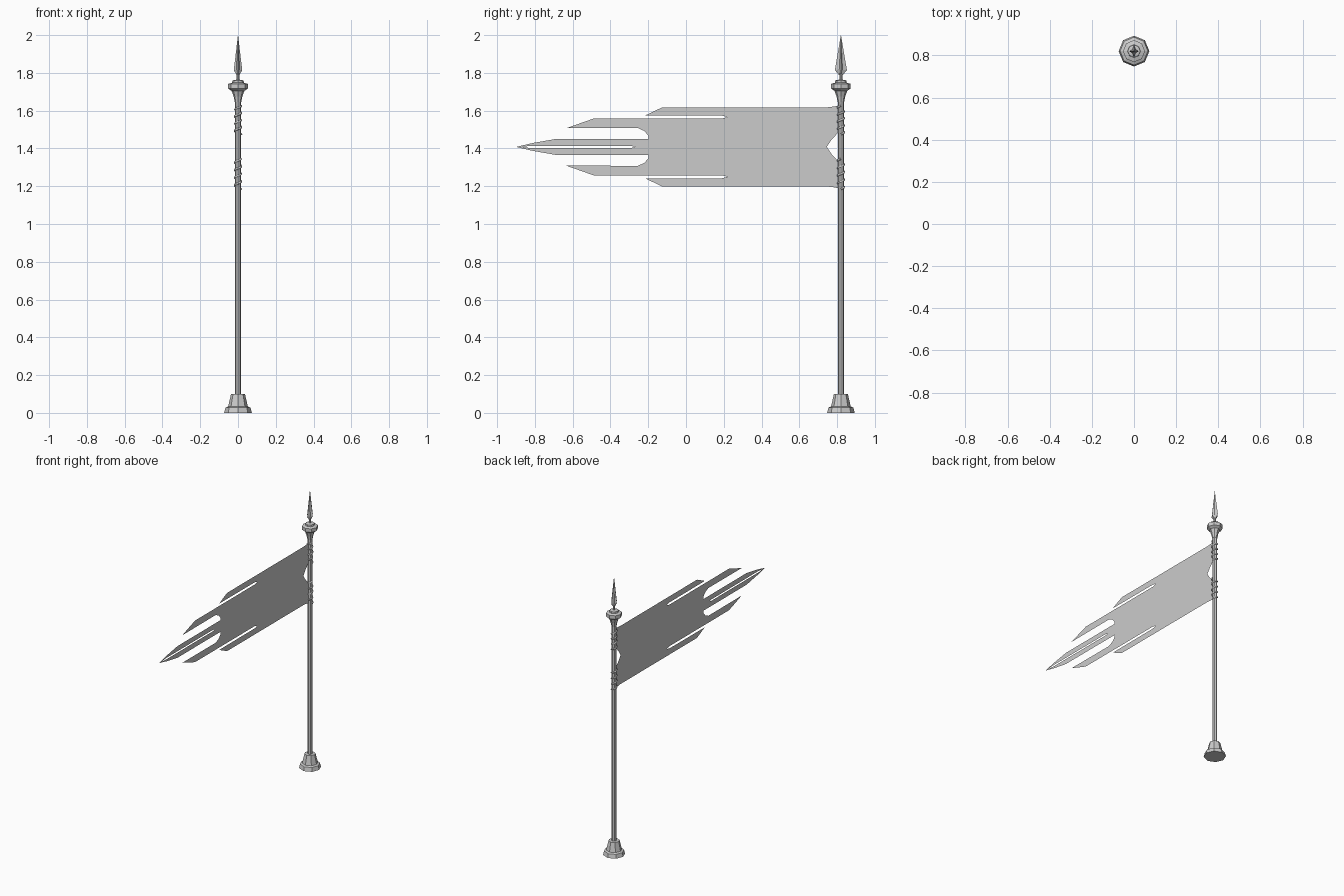
import bpy, bmesh
from math import sin, cos, pi

cube = bpy.data.objects.get("Cube")
if cube:
    bpy.data.objects.remove(cube)

grey = bpy.data.materials.new("plain_grey")
grey.use_nodes = True
grey.diffuse_color = (0.6, 0.6, 0.6, 1)
grey.node_tree.nodes["Principled BSDF"].inputs["Base Color"].default_value = (0.6, 0.6, 0.6, 1)

POLE_Y = 0.82
FLAG_Z = 1.408


def add_object(name, data, location):
    obj = bpy.data.objects.new(name, data)
    obj.location = location
    data.materials.append(grey)
    bpy.context.collection.objects.link(obj)
    return obj


def mesh_object(name, bm, location):
    mesh = bpy.data.meshes.new(name)
    bm.to_mesh(mesh)
    bm.free()
    return add_object(name, mesh, location)


def loft(name, profile, outline):
    """Skin rings of the unit outline, scaled by each (radius, height)."""
    bm = bmesh.new()
    rings = [[bm.verts.new((x * r, y * r, z)) for x, y in outline] for r, z in profile]
    n = len(outline)
    for low, high in zip(rings, rings[1:]):
        for i in range(n):
            j = (i + 1) % n
            bm.faces.new((low[i], low[j], high[j], high[i]))
    bm.faces.new(rings[0][::-1])
    bm.faces.new(rings[-1])
    bmesh.ops.recalc_face_normals(bm, faces=bm.faces)
    return mesh_object(name, bm, (0, POLE_Y, 0))


octagon = [(cos(i * pi / 4), sin(i * pi / 4)) for i in range(8)]

# Turned parts of the staff
loft("base", [(0.073, 0), (0.066, 0.028), (0.052, 0.034), (0.037, 0.1)], octagon)
loft("pole", [(0.016, 0.09), (0.016, 1.68)], octagon)
loft("finial_collar", [(0.017, 1.645), (0.023, 1.675), (0.034, 1.705), (0.052, 1.717),
                       (0.052, 1.742), (0.031, 1.748), (0.03, 1.76), (0.01, 1.764)], octagon)
loft("finial_neck", [(0.008, 1.755), (0.008, 1.8)], octagon)

# Four-ridged spear point, broader along the flag
star = [(0.7, 0), (0.28, 0.28), (0, 1), (-0.28, 0.28),
        (-0.7, 0), (-0.28, -0.28), (0, -1), (0.28, -0.28)]
loft("spear_point", [(0.01, 1.788), (0.032, 1.815), (0.024, 1.86), (0.0005, 2.0)], star)


# Cords wound around the pole
def cord(name, bottom, top, turns=4, steps=10):
    curve = bpy.data.curves.new(name, "CURVE")
    curve.dimensions = "3D"
    curve.bevel_depth = 0.006
    curve.bevel_resolution = 0
    curve.use_fill_caps = True
    spline = curve.splines.new("POLY")
    count = turns * steps
    spline.points.add(count)
    for i, point in enumerate(spline.points):
        a = 2 * pi * i / steps
        point.co = (0.017 * cos(a), 0.017 * sin(a), bottom + (top - bottom) * i / count, 1)
    add_object(name, curve, (0, POLE_Y, 0))


cord("upper_cord", 1.475, 1.625)
cord("lower_cord", 1.185, 1.345)

# Tattered flag: half outline as (y, distance from the centre line), mirrored
half = [(0.745, 0), (0.77, 0.037), (0.80, 0.07), (0.82, 0.085), (0.82, 0.222), (0.785, 0.214),
        (0.75, 0.21), (-0.125, 0.21), (-0.215, 0.167), (0.19, 0.166), (0.22, 0.158),
        (0.19, 0.15), (-0.49, 0.15), (-0.635, 0.099), (-0.255, 0.1), (-0.22, 0.084),
        (-0.198, 0.058), (-0.198, 0.042), (-0.69, 0.042), (-0.81, 0.021), (-0.9, 0),
        (-0.87, 0), (-0.83, 0.005), (-0.29, 0.005), (-0.265, 0)]
bm = bmesh.new()
for side in (1, -1):
    face = bm.faces.new([bm.verts.new((0, y, side * d)) for y, d in half])
    face.normal_update()
    if face.normal.x < 0:
        face.normal_flip()
bmesh.ops.remove_doubles(bm, verts=bm.verts, dist=0.0001)
bmesh.ops.triangulate(bm, faces=bm.faces)
mesh_object("flag", bm, (0, 0, FLAG_Z))
